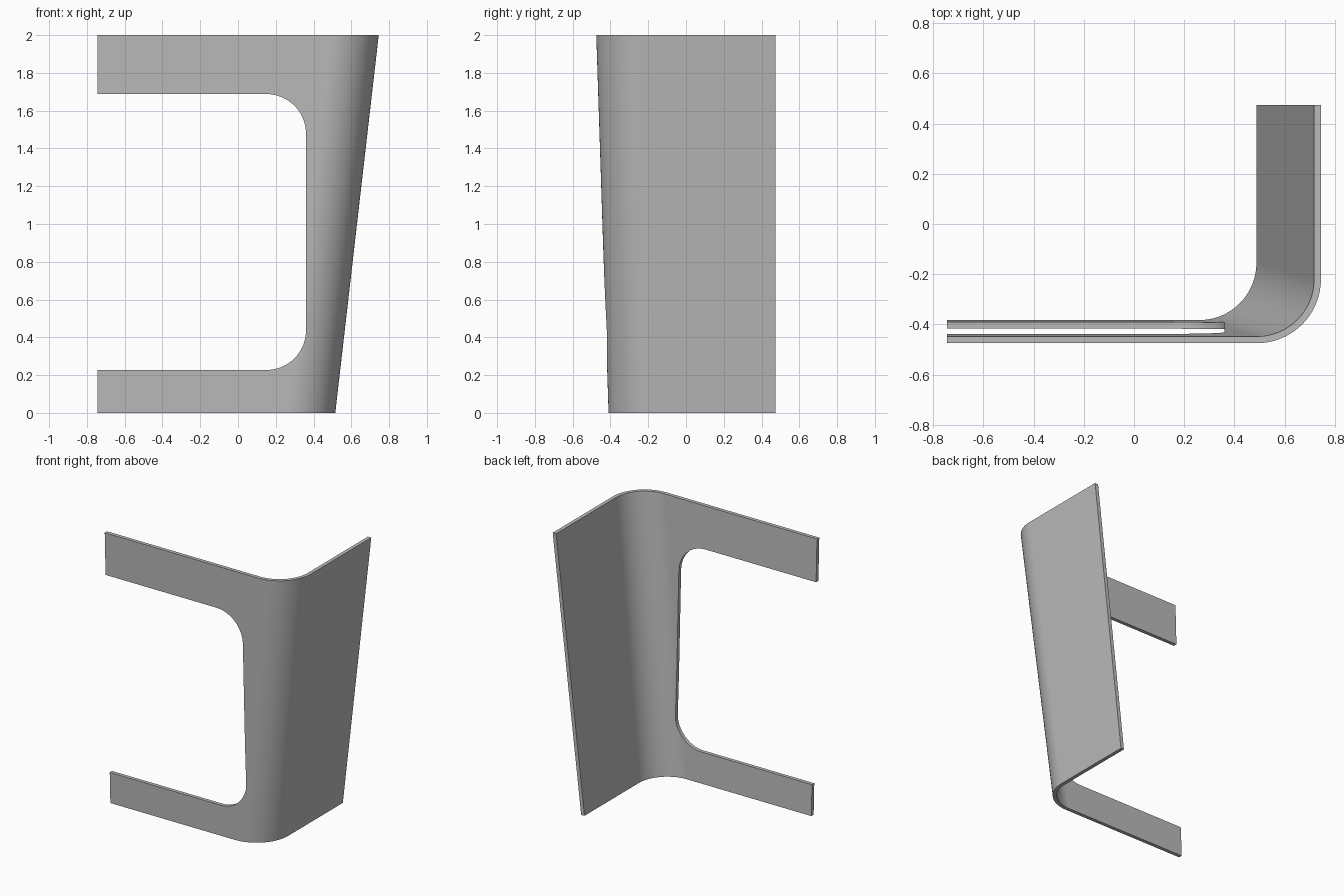
import bpy, bmesh
from math import sin, cos, pi

cube = bpy.data.objects.get("Cube")
if cube:
    bpy.data.objects.remove(cube, do_unlink=True)

THICK, RADIUS, HEIGHT = 0.027, 0.255, 2.0
LEFT_END, BACK_END = -0.745, 0.475

grey = bpy.data.materials.new("plain grey")
grey.use_nodes = True
grey.diffuse_color = (0.5, 0.5, 0.5, 1)
grey.node_tree.nodes["Principled BSDF"].inputs["Base Color"].default_value = (0.5, 0.5, 0.5, 1)


def loft(name, rings):
    """Closed solid between two matching outlines."""
    bm = bmesh.new()
    a, b = [[bm.verts.new(p) for p in ring] for ring in rings]
    n = len(a)
    for i in range(n):
        j = (i + 1) % n
        bm.faces.new((a[i], a[j], b[j], b[i]))
    bm.faces.new(a[::-1])
    bm.faces.new(b)
    bmesh.ops.recalc_face_normals(bm, faces=bm.faces)
    mesh = bpy.data.meshes.new(name)
    bm.to_mesh(mesh)
    bm.free()
    mesh.materials.append(grey)
    obj = bpy.data.objects.new(name, mesh)
    bpy.context.collection.objects.link(obj)
    return obj


def arc(cx, cy, r, start, end, steps):
    return [(cx + r * cos(start + (end - start) * i / steps),
             cy + r * sin(start + (end - start) * i / steps)) for i in range(steps + 1)]


def wall_outline(x, y, z):
    """Bent strip seen from above; x and y locate its outer faces."""
    cx, cy = x - RADIUS, y + RADIUS
    outer = [(LEFT_END, y)] + arc(cx, cy, RADIUS, -pi / 2, 0, 24) + [(x, BACK_END)]
    inner = [(x - THICK, BACK_END)] + arc(cx, cy, RADIUS - THICK, 0, -pi / 2, 24) + [(LEFT_END, y + THICK)]
    return [(px, py, z) for px, py in outer + inner]


# Bent panel, wider at the top than at the bottom
panel = loft("bent_panel", [wall_outline(0.515, -0.41, 0),
                            wall_outline(0.745, -0.475, HEIGHT)])

# Rounded opening in the front face, open towards the left end
R, EDGE, LOW, HIGH = 0.21, 0.36, 0.227, 1.688
opening = ([(-1, LOW)] + arc(EDGE - R, LOW + R, R, -pi / 2, 0, 16)
           + arc(EDGE - R, HIGH - R, R, 0, pi / 2, 16) + [(-1, HIGH)])
cutter = loft("opening_cutter", [[(x, y, z) for x, z in opening] for y in (-1, 1)])
cutter.hide_render = True

# Cut the opening, then drop the cutter
bpy.context.view_layer.objects.active = panel
panel.select_set(True)
cut = panel.modifiers.new("opening", "BOOLEAN")
cut.operation, cut.solver, cut.object = "DIFFERENCE", "EXACT", cutter
bpy.ops.object.modifier_apply(modifier=cut.name)
bpy.data.objects.remove(cutter, do_unlink=True)

# Smooth bend with crisp rims
bpy.ops.object.shade_smooth_by_angle(angle=pi / 6)
normals = panel.modifiers.new("even shading", "WEIGHTED_NORMAL")
normals.keep_sharp = True
